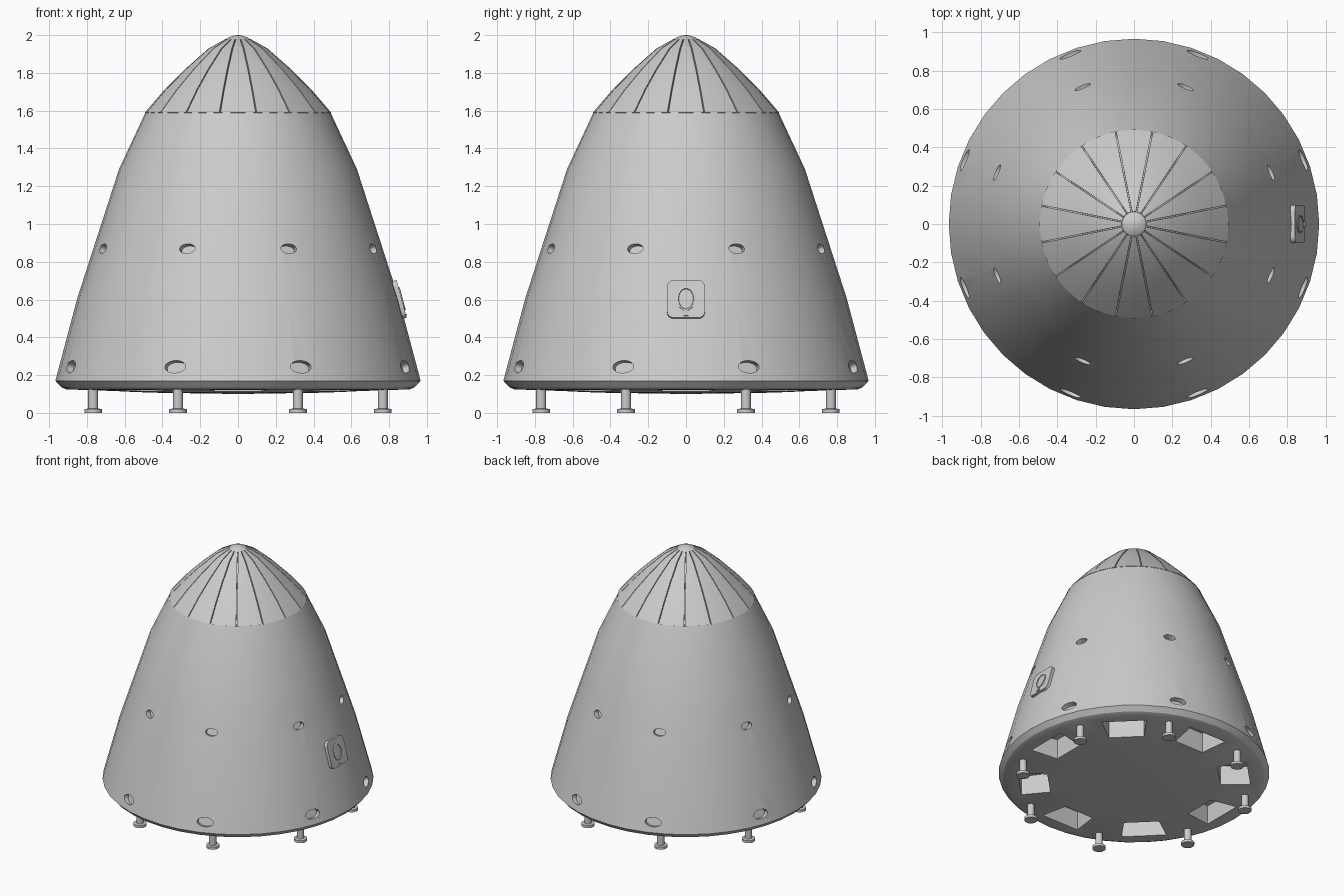
import bpy, bmesh, math
from mathutils import Vector, Matrix

if "Cube" in bpy.data.objects:
    bpy.data.objects.remove(bpy.data.objects["Cube"])

grey = bpy.data.materials.new("light_grey")
grey.diffuse_color = (0.6, 0.6, 0.6, 1)
grey.use_nodes = True
grey.node_tree.nodes["Principled BSDF"].inputs["Base Color"].default_value = grey.diffuse_color

HULL = [(0.967, 0.17), (0.85, 0.61), (0.74, 0.95), (0.63, 1.29), (0.49, 1.59)]
NOSE = [(0.493, 1.59), (0.39, 1.71), (0.28, 1.82), (0.155, 1.93), (0.065, 1.98)]


def finish(bm, name, smooth=True):
    bmesh.ops.recalc_face_normals(bm, faces=bm.faces)
    me = bpy.data.meshes.new(name)
    bm.to_mesh(me)
    bm.free()
    ob = bpy.data.objects.new(name, me)
    bpy.context.collection.objects.link(ob)
    me.materials.append(grey)
    bpy.ops.object.select_all(action='DESELECT')
    bpy.context.view_layer.objects.active = ob
    ob.select_set(True)
    if smooth:
        bpy.ops.object.shade_smooth_by_angle(angle=math.radians(30))
    return ob


def lathe(bm, profile, n, at=(0, 0)):
    """Closed solid of revolution; flat or pointed ends."""
    rings = []
    for r, z in profile:
        if r == 0:
            rings.append([bm.verts.new((at[0], at[1], z))])
        else:
            rings.append([bm.verts.new((at[0] + r * math.cos(2 * math.pi * i / n),
                                        at[1] + r * math.sin(2 * math.pi * i / n), z)) for i in range(n)])
    for a, b in zip(rings, rings[1:]):
        for i in range(n):
            j = (i + 1) % n
            f = [a[i], a[j], b[j], b[i]] if len(a) > 1 and len(b) > 1 else (
                [a[0], b[j], b[i]] if len(a) == 1 else [a[i], a[j], b[0]])
            bm.faces.new(f)
    for ring in (rings[0], rings[-1]):
        if len(ring) > 1:
            bm.faces.new(ring)


def prism(bm, low, high):
    a = [bm.verts.new(p) for p in low]
    b = [bm.verts.new(p) for p in high]
    bm.faces.new(a)
    bm.faces.new(b)
    for i in range(len(a)):
        j = (i + 1) % len(a)
        bm.faces.new((a[i], a[j], b[j], b[i]))


def surface(angle, z):
    """Point, tangent, up and normal on the hull."""
    for (r0, z0), (r1, z1) in zip(HULL, HULL[1:]):
        if z0 <= z <= z1:
            k = (r1 - r0) / (z1 - z0)
            r = r0 + k * (z - z0)
            break
    rad = Vector((math.cos(angle), math.sin(angle), 0))
    t = Vector((-rad.y, rad.x, 0))
    up = (rad * k + Vector((0, 0, 1))).normalized()
    return rad * r + Vector((0, 0, z)), t, up, t.cross(up)


# Hull with a shallow dished base
bm = bmesh.new()
lathe(bm, [(0, 0.10), (0.45, 0.107), (0.91, 0.125), (0.935, 0.135)] + HULL, 40)
hull = finish(bm, "capsule_hull", False)

# Cutters: thruster ports in two rows, and eight pockets under the base
bm = bmesh.new()
for q in range(4):
    for s in (-1, 1):
        a = q * math.pi / 2 + s * math.radians(20.6)
        for z, w, h in ((0.245, 0.059, 0.034), (0.87, 0.044, 0.027)):
            p, t, u, n = surface(a, z)
            ring = [t * w * math.cos(math.tau * i / 20) + u * h * math.sin(math.tau * i / 20) for i in range(20)]
            prism(bm, [p + v - n * 0.04 for v in ring], [p + v + n * 0.05 for v in ring])
for i in range(8):
    rot = Matrix.Rotation(i * math.pi / 4, 3, 'Z')
    quad = [(0.61, -0.125), (0.82, -0.16), (0.82, 0.16), (0.61, 0.125)]
    prism(bm, [rot @ Vector((x, y, 0.05)) for x, y in quad],
          [rot @ Vector((x, y, 0.27)) for x, y in quad])
cutter = finish(bm, "port_cutter", False)
cutter.hide_render = True
mod = hull.modifiers.new("ports", 'BOOLEAN')
mod.operation = 'DIFFERENCE'
mod.solver = 'EXACT'
mod.object = cutter
bpy.ops.object.select_all(action='DESELECT')
bpy.context.view_layer.objects.active = hull
hull.select_set(True)
bpy.ops.object.modifier_apply(modifier=mod.name)
bpy.data.objects.remove(cutter)
bpy.ops.object.shade_smooth_by_angle(angle=math.radians(25))

# Nose core, seen only in the grooves, and its end cap
bm = bmesh.new()
lathe(bm, [(r - 0.022, z - 0.012) for r, z in NOSE], 32)
finish(bm, "nose_core")
bm = bmesh.new()
lathe(bm, [(0.045, 1.95), (0.066, 1.977), (0.05, 1.988), (0.02, 1.998), (0, 2.0)], 16)
finish(bm, "nose_cap")

# Sixteen nose panels separated by narrow grooves
bm = bmesh.new()
gap = 0.003
for i in range(16):
    rows = []
    for r, z in NOSE:
        half = math.pi / 16 - gap / r
        for inset in (0, 1):
            rr, zz = r - 0.025 * inset, z - 0.014 * inset
            rows.append([bm.verts.new((rr * math.cos(i * math.pi / 8 + k * half),
                                       rr * math.sin(i * math.pi / 8 + k * half), zz)) for k in (-1, 0, 1)])
    outer, inner = rows[0::2], rows[1::2]
    for j in range(len(outer) - 1):
        for k in (0, 1):
            bm.faces.new((outer[j][k], outer[j][k + 1], outer[j + 1][k + 1], outer[j + 1][k]))
            bm.faces.new((inner[j][k], inner[j + 1][k], inner[j + 1][k + 1], inner[j][k + 1]))
        for k in (0, 2):
            bm.faces.new((outer[j][k], outer[j + 1][k], inner[j + 1][k], inner[j][k]))
    for j in (0, -1):
        for k in (0, 1):
            bm.faces.new((outer[j][k], outer[j][k + 1], inner[j][k + 1], inner[j][k]))
finish(bm, "nose_panels")

# Landing feet: stem and round pad
bm = bmesh.new()
for i in range(8):
    a = math.pi / 8 + i * math.pi / 4
    lathe(bm, [(0.047, 0), (0.047, 0.02), (0.026, 0.023), (0.026, 0.16)], 16,
          (0.83 * math.cos(a), 0.83 * math.sin(a)))
finish(bm, "landing_feet")

# Side hatch: rounded plate, oval window rim with sunken pane, small handle
p, t, u, n = surface(0, 0.6)


def rounded(w, h, c):
    pts = []
    for q, (sx, sy) in enumerate(((1, 1), (-1, 1), (-1, -1), (1, -1))):
        for k in range(6):
            a = (q + k / 5) * math.pi / 2
            pts.append(p + t * (sx * (w - c) + c * math.cos(a)) + u * (sy * (h - c) + c * math.sin(a)))
    return pts


plate = rounded(0.1, 0.103, 0.035)
bm = bmesh.new()
prism(bm, [v - n * 0.03 for v in plate], [v + n * 0.014 for v in plate])
finish(bm, "hatch_plate")

bm = bmesh.new()
N = 32
loops = []
for s, d in ((1, 0.0), (1, 0.018), (0.86, 0.02), (0.82, 0.015)):
    loops.append([bm.verts.new(p + t * 0.047 * s * math.cos(math.tau * i / N)
                               + u * 0.065 * s * math.sin(math.tau * i / N) + n * d) for i in range(N)])
for a, b in zip(loops, loops[1:]):
    for i in range(N):
        bm.faces.new((a[i], a[(i + 1) % N], b[(i + 1) % N], b[i]))
bm.faces.new(loops[0])
bm.faces.new(loops[-1])
finish(bm, "hatch_window")

bm = bmesh.new()
bar = [p - u * 0.088 + t * x + u * y for x, y in ((-0.014, -0.005), (0.014, -0.005), (0.014, 0.005), (-0.014, 0.005))]
prism(bm, bar, [v + n * 0.02 for v in bar])
finish(bm, "hatch_handle", False)
